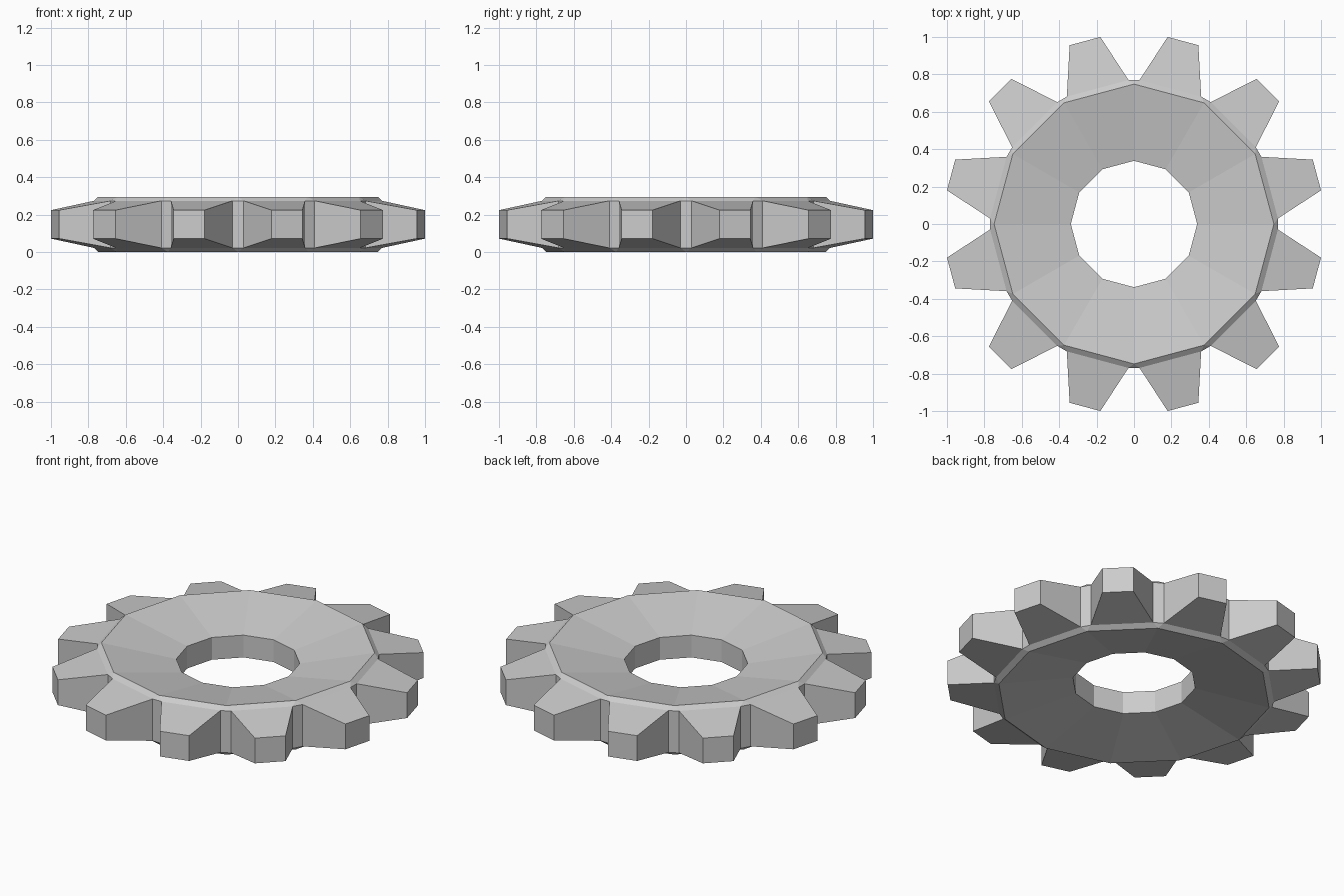
import bpy, bmesh, math

if "Cube" in bpy.data.objects:
    bpy.data.objects.remove(bpy.data.objects["Cube"])

TEETH = 12
STEP = 2 * math.pi / TEETH
MID = 0.1475                      # height of the symmetry plane
BASE_A = math.radians(12.8)       # half angle of tooth root
TIP_A = math.radians(4.8)         # half angle of tooth tip

bm = bmesh.new()


def pair(radius, angle, half):
    """Top and bottom vertex at a polar position."""
    x, y = radius * math.cos(angle), radius * math.sin(angle)
    return [bm.verts.new((x, y, MID + s * half)) for s in (1, -1)]


def caps(*pairs):
    """Matching faces on the top and bottom sides."""
    bm.faces.new([p[0] for p in pairs])
    bm.faces.new([p[1] for p in reversed(pairs)])


def wall(a, b):
    """Upright face between two pairs."""
    bm.faces.new((a[0], a[1], b[1], b[0]))


# Rings of the dished disc and corners of each tooth
hole, rim, root, tip = [], [], [], []
for i in range(TEETH):
    valley = i * STEP
    centre = valley + STEP / 2
    hole.append(pair(0.338, valley, 0.067))
    rim.append(pair(0.748, valley, 0.1475))
    root.append([pair(0.77, centre + s * BASE_A, 0.126) for s in (-1, 1)])
    tip.append([pair(1.016, centre + s * TIP_A, 0.076) for s in (-1, 1)])

for i in range(TEETH):
    j = (i + 1) % TEETH
    (r0, r1), (t0, t1) = root[i], tip[i]
    # Hole wall, dished face and rim bevel
    wall(hole[j], hole[i])
    caps(hole[i], rim[i], rim[j], hole[j])
    caps(rim[i], r0, r1, rim[j])
    caps(rim[j], r1, root[j][0])
    # Tapered tooth and the narrow valley after it
    caps(r0, t0, t1, r1)
    wall(r0, t0)
    wall(t0, t1)
    wall(t1, r1)
    wall(r1, root[j][0])

bmesh.ops.recalc_face_normals(bm, faces=bm.faces)
mesh = bpy.data.meshes.new("gear_wheel")
bm.to_mesh(mesh)
bm.free()
gear = bpy.data.objects.new("gear_wheel", mesh)
bpy.context.collection.objects.link(gear)
